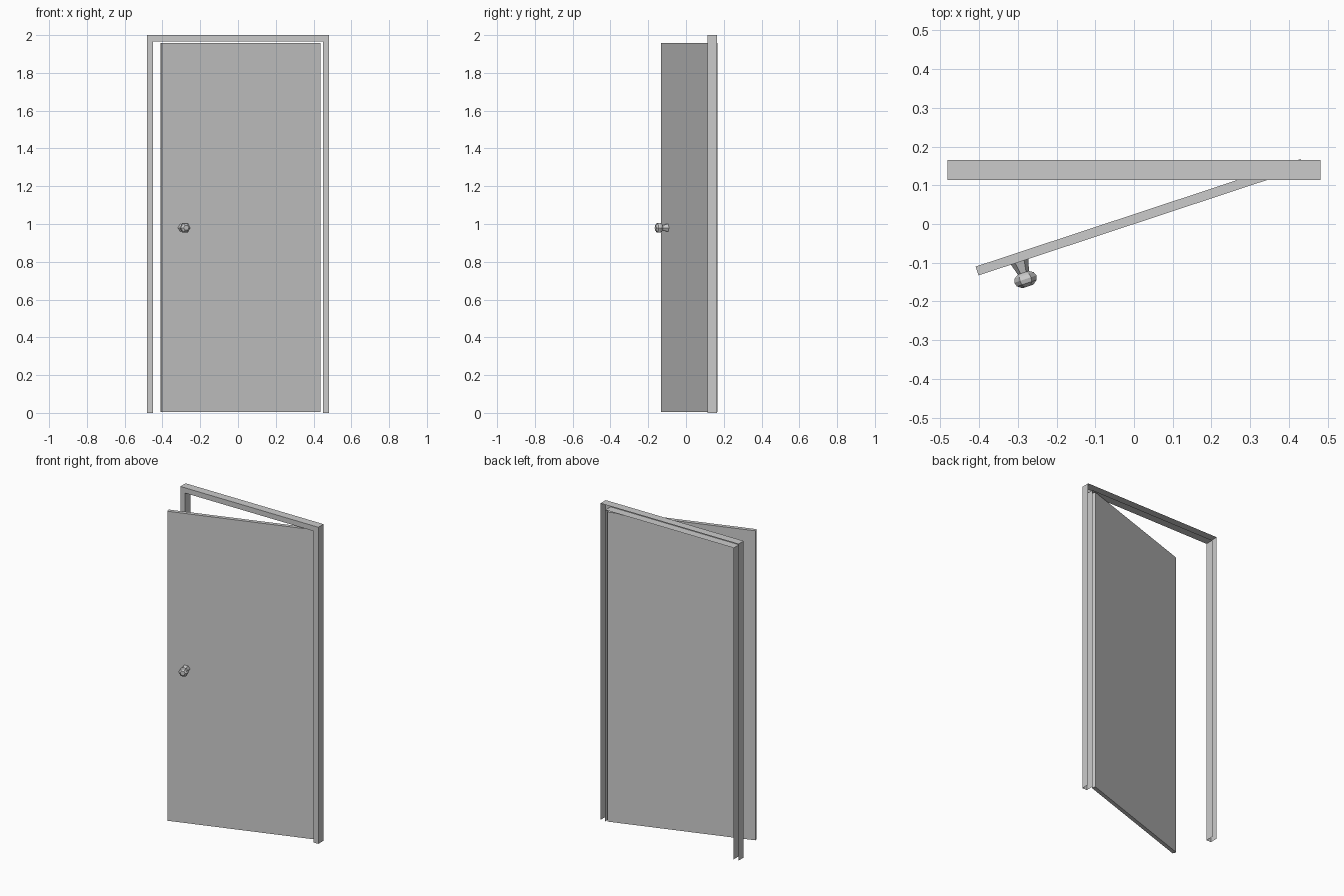
import bpy, bmesh, math
from mathutils import Vector, Matrix

if "Cube" in bpy.data.objects:
    bpy.data.objects.remove(bpy.data.objects["Cube"])

ANGLE = math.radians(18.3)          # how far the door stands open
WIDTH, THICK = 0.884, 0.024
FREE_CORNER = Vector((-0.409, -0.11, 0))


def add_object(name, bm):
    bmesh.ops.recalc_face_normals(bm, faces=bm.faces)
    mesh = bpy.data.meshes.new(name)
    bm.to_mesh(mesh)
    bm.free()
    ob = bpy.data.objects.new(name, mesh)
    bpy.context.collection.objects.link(ob)
    return ob


def bridge(bm, rows, closed):
    for a, b in zip(rows, rows[1:]):
        n = len(a)
        for i in range(n if closed else n - 1):
            j = (i + 1) % n
            bm.faces.new((a[i], a[j], b[j], b[i]))


# Frame: a channel, open at the back, running up, across and down
bm = bmesh.new()
rows = []
for half, top, y in ((0.482, 2.0, 0.165), (0.482, 2.0, 0.113),
                     (0.449, 1.967, 0.113), (0.449, 1.967, 0.165)):
    path = ((-half, 0), (-half, top), (half, top), (half, 0))
    rows.append([bm.verts.new((x, y, z)) for x, z in path])
bridge(bm, rows, False)
frame = add_object("door_frame", bm)
# make the front of the channel face outwards
if any(p.normal.y > 0.5 for p in frame.data.polygons):
    frame.data.flip_normals()

# Door panel: local x along the door, local -y towards the front
hinge_space = Matrix.Translation(FREE_CORNER) @ Matrix.Rotation(ANGLE, 4, 'Z')
bm = bmesh.new()
bmesh.ops.create_cube(bm, size=1)
bmesh.ops.scale(bm, vec=(WIDTH, THICK, 1.955), verts=bm.verts)
bmesh.ops.translate(bm, vec=(WIDTH / 2, -THICK / 2, 0.004 + 1.955 / 2), verts=bm.verts)
door = add_object("door_panel", bm)
door.matrix_world = hinge_space

# Knob: six-sided turned shape standing out from the front of the door
bm = bmesh.new()
rows = []
for r, d in ((0.024, 0), (0.015, 0.03), (0.026, 0.037), (0.030, 0.047),
             (0.027, 0.058), (0.015, 0.067)):
    rows.append([bm.verts.new((0.112 + r * math.cos(k * math.pi / 3), -THICK - d,
                               0.98 + r * math.sin(k * math.pi / 3))) for k in range(6)])
bridge(bm, rows, True)
bm.faces.new(rows[0])
bm.faces.new(rows[-1])
knob = add_object("door_knob", bm)
knob.matrix_world = hinge_space
